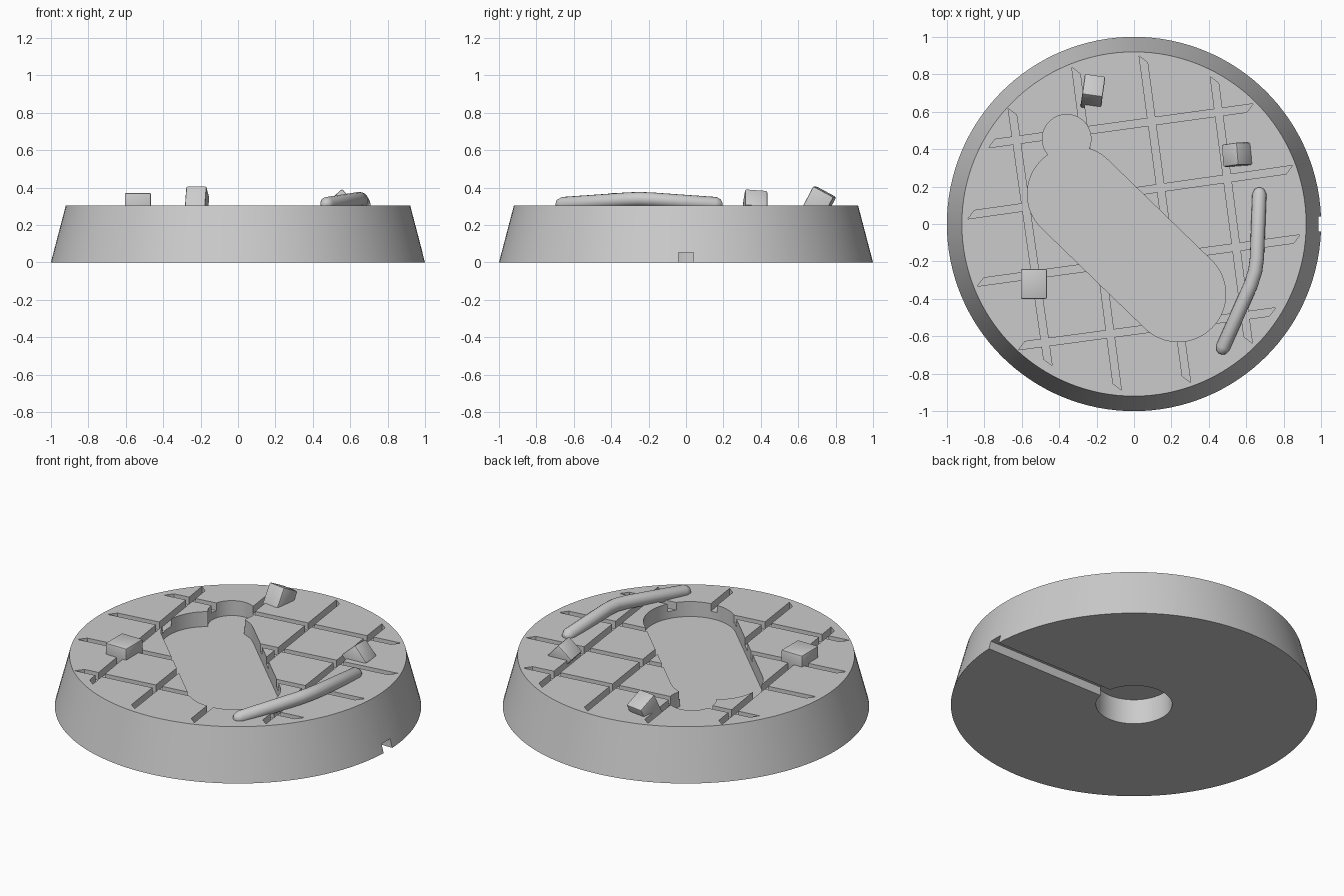
import bpy, bmesh, math
from mathutils import Vector, Matrix

cube = bpy.data.objects.get("Cube")
if cube:
    bpy.data.objects.remove(cube, do_unlink=True)

TOP = 0.305
stone = bpy.data.materials.new("stone grey")
stone.use_nodes = True
grey = (0.6, 0.6, 0.6, 1)
stone.diffuse_color = grey
stone.node_tree.nodes["Principled BSDF"].inputs["Base Color"].default_value = grey


def add_object(name, bm):
    bmesh.ops.recalc_face_normals(bm, faces=bm.faces)
    mesh = bpy.data.meshes.new(name)
    bm.to_mesh(mesh)
    bm.free()
    obj = bpy.data.objects.new(name, mesh)
    bpy.context.collection.objects.link(obj)
    mesh.materials.append(stone)
    return obj


def select(obj):
    bpy.ops.object.select_all(action='DESELECT')
    obj.select_set(True)
    bpy.context.view_layer.objects.active = obj


def prism(name, outline, low, high):
    bm = bmesh.new()
    face = bm.faces.new([bm.verts.new((x, y, low)) for x, y in outline])
    ext = bmesh.ops.extrude_face_region(bm, geom=[face])
    verts = [v for v in ext["geom"] if isinstance(v, bmesh.types.BMVert)]
    bmesh.ops.translate(bm, verts=verts, vec=(0, 0, high - low))
    return add_object(name, bm)


def arc(center, radius, start, end, steps):
    return [(center[0] + radius * math.cos(start + (end - start) * i / steps),
             center[1] + radius * math.sin(start + (end - start) * i / steps))
            for i in range(steps + 1)]


def disc(center, radius):
    return arc(center, radius, 0, math.tau, 64)[:-1]


def carve(target, cutter):
    cutter.hide_render = True
    mod = target.modifiers.new("cut", 'BOOLEAN')
    mod.operation = 'DIFFERENCE'
    mod.solver = 'EXACT'
    mod.object = cutter
    select(target)
    bpy.ops.object.modifier_apply(modifier=mod.name)
    bpy.data.objects.remove(cutter, do_unlink=True)


# Tapered round base
bm = bmesh.new()
bmesh.ops.create_cone(bm, cap_ends=True, segments=128, radius1=1, radius2=0.92,
                      depth=TOP, matrix=Matrix.Translation((0, 0, TOP / 2)))
base = add_object("base", bm)

# Paving joints: start and end of each, with sheared ends
columns = [((-0.65, 0.60), (-0.46, -0.74)), ((-0.31, 0.82), (-0.09, -0.87)),
           ((0.05, 0.88), (0.28, -0.83)), ((0.43, 0.77), (0.61, -0.62))]
rows = [((-0.76, 0.43), (0.62, 0.62)), ((-0.87, 0.05), (0.83, 0.29)),
        ((-0.82, -0.31), (0.87, -0.08)), ((-0.60, -0.65), (0.74, -0.47))]
for joints, depth in ((columns, 0.045), (rows, 0.046)):
    for a, b in joints:
        a, b = Vector(a), Vector(b)
        along = (b - a).normalized() * 0.02
        side = Vector((-along.y, along.x))
        outline = [a - side - along, b - side - along, b + side + along, a + side + along]
        carve(base, prism("joint_cutter", outline, TOP - depth, TOP + 0.1))

# Figure recess: long rounded slot plus a round head
foot, shoulder, r = Vector((0.236, -0.375)), Vector((-0.316, 0.16)), 0.254
axis = foot - shoulder
ang = math.atan2(axis.y, axis.x)
slot = (arc(foot, r, ang - math.pi / 2, ang + math.pi / 2, 40)
        + arc(shoulder, r, ang + math.pi / 2, ang + math.pi * 1.5, 40))
carve(base, prism("slot_cutter", slot, TOP - 0.09, TOP + 0.1))
carve(base, prism("head_cutter", disc((-0.36, 0.455), 0.13), TOP - 0.09, TOP + 0.1))

# Underside socket and the channel leading to the model's left edge
carve(base, prism("socket_cutter", disc((0, 0), 0.208), -0.1, 0.15))
channel = [(0.1, -0.041), (1.1, -0.041), (1.1, 0.041), (0.1, 0.041)]
carve(base, prism("channel_cutter", channel, -0.1, 0.052))
select(base)
bpy.ops.object.shade_smooth_by_angle(angle=math.radians(30))


# Loose stone blocks
def block(name, size, location, turn):
    bm = bmesh.new()
    bmesh.ops.create_cube(bm, size=1)
    bmesh.ops.scale(bm, verts=bm.verts, vec=size)
    bmesh.ops.bevel(bm, geom=bm.edges[:], offset=0.008, segments=2,
                    affect='EDGES', profile=0.5)
    obj = add_object(name, bm)
    obj.location = location
    obj.rotation_euler = [math.radians(t) for t in turn]
    select(obj)
    bpy.ops.object.shade_smooth_by_angle(angle=math.radians(35))


block("right_block", (0.14, 0.16, 0.12), (-0.535, -0.32, 0.312), (0, 0, 0))
block("back_block", (0.11, 0.125, 0.16), (-0.22, 0.705, 0.308), (-28, 0, -8))
block("left_block", (0.115, 0.12, 0.11), (0.55, 0.37, 0.31), (-6, 48, 0))

# Bent rod lying on the left side
path = [(0.67, 0.195, 0.31), (0.67, 0.185, 0.31), (0.67, 0.16, 0.312),
        (0.657, -0.18, 0.336), (0.648, -0.25, 0.339), (0.626, -0.32, 0.336),
        (0.475, -0.66, 0.312), (0.464, -0.685, 0.31), (0.46, -0.694, 0.31)]
thickness = [0.25, 0.7, 1, 1, 1, 1, 1, 0.7, 0.25]
curve = bpy.data.curves.new("rod", 'CURVE')
curve.dimensions = '3D'
curve.bevel_depth = 0.038
curve.bevel_resolution = 6
curve.use_fill_caps = True
spline = curve.splines.new('POLY')
spline.points.add(len(path) - 1)
for point, co, t in zip(spline.points, path, thickness):
    point.co = (*co, 1)
    point.radius = t
curve.materials.append(stone)
rod = bpy.data.objects.new("rod", curve)
bpy.context.collection.objects.link(rod)
select(rod)
bpy.ops.object.convert(target='MESH')
bpy.ops.object.shade_smooth_by_angle(angle=math.radians(50))
